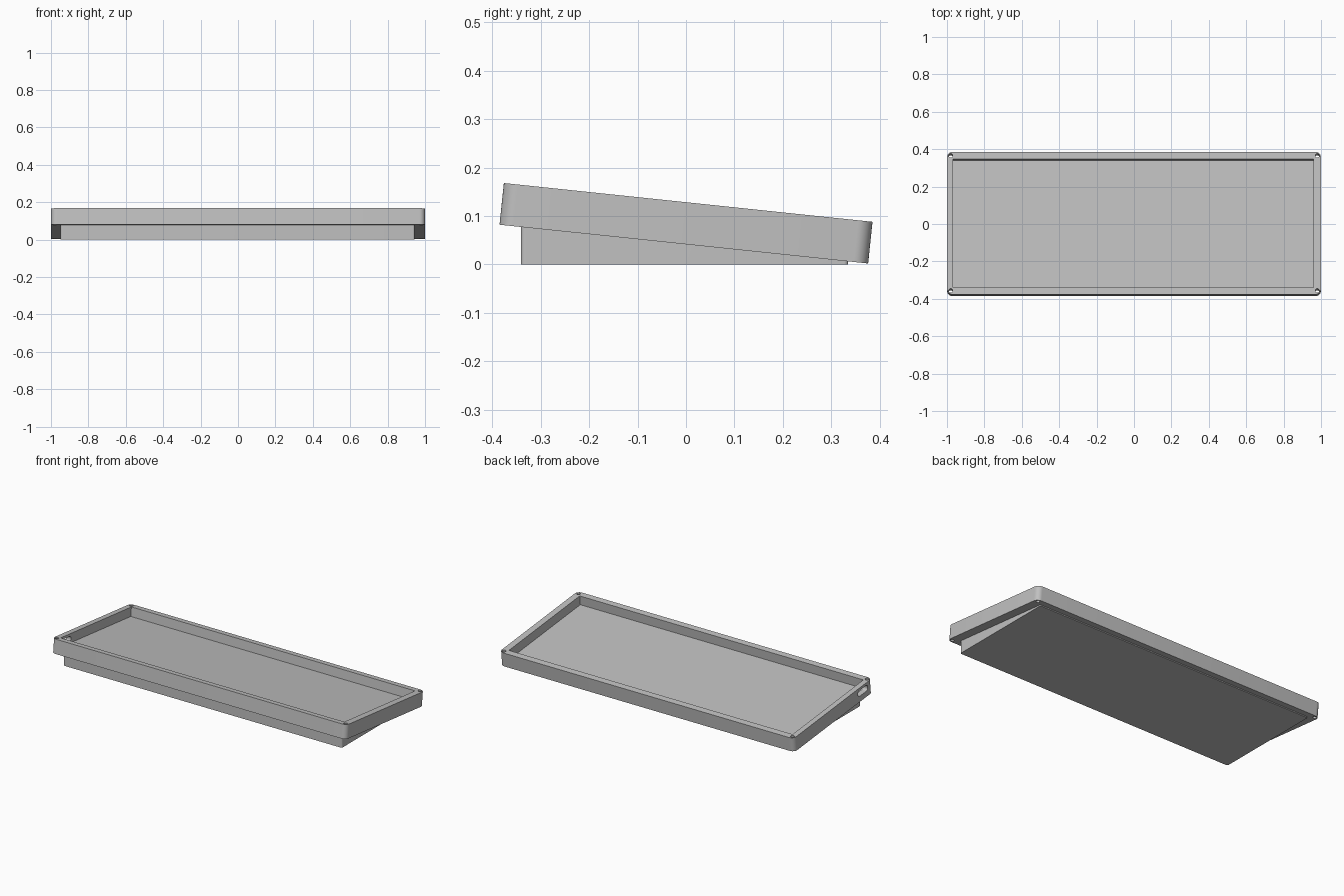
import bpy
import bmesh
import math
from mathutils import Matrix, Vector

if "Cube" in bpy.data.objects:
    bpy.data.objects.remove(bpy.data.objects["Cube"], do_unlink=True)

TILT = math.radians(6)
THICK = 0.0865
FLOOR = 0.03
BASE_Y, BASE_Z = -0.0045, 0.042

grey = bpy.data.materials.new("light grey")
grey.use_nodes = True
grey.diffuse_color = (0.53, 0.53, 0.53, 1)
grey.node_tree.nodes["Principled BSDF"].inputs["Base Color"].default_value = grey.diffuse_color


def rounded_rect(x0, x1, y0, y1, radius, steps=8):
    """Outline of a rectangle with rounded corners, anticlockwise."""
    if radius == 0:
        return [(x0, y0), (x1, y0), (x1, y1), (x0, y1)]
    centres = [(x1 - radius, y1 - radius), (x0 + radius, y1 - radius),
               (x0 + radius, y0 + radius), (x1 - radius, y0 + radius)]
    points = []
    for quarter, (cx, cy) in enumerate(centres):
        for i in range(steps + 1):
            a = math.pi / 2 * (quarter + i / steps)
            points.append((cx + radius * math.cos(a), cy + radius * math.sin(a)))
    return points


def prism(name, outline, z0, z1):
    """Extrude an outline upwards into a solid object."""
    bm = bmesh.new()
    face = bm.faces.new([bm.verts.new((x, y, z0)) for x, y in outline])
    result = bmesh.ops.extrude_face_region(bm, geom=[face])
    for v in result["geom"]:
        if isinstance(v, bmesh.types.BMVert):
            v.co.z = z1
    bmesh.ops.recalc_face_normals(bm, faces=bm.faces)
    mesh = bpy.data.meshes.new(name)
    bm.to_mesh(mesh)
    bm.free()
    mesh.materials.append(grey)
    obj = bpy.data.objects.new(name, mesh)
    bpy.context.collection.objects.link(obj)
    return obj


def activate(obj):
    bpy.ops.object.select_all(action='DESELECT')
    obj.select_set(True)
    bpy.context.view_layer.objects.active = obj


def cut(target, cutter):
    """Subtract the cutter from the target and discard it."""
    cutter.hide_render = True
    mod = target.modifiers.new("cut", 'BOOLEAN')
    mod.operation = 'DIFFERENCE'
    mod.solver = 'EXACT'
    mod.object = cutter
    activate(target)
    bpy.ops.object.modifier_apply(modifier=mod.name)
    bpy.data.objects.remove(cutter, do_unlink=True)


# Tray with its open cavity
tray = prism("tray", rounded_rect(-1, 1, -0.383, 0.383, 0.03), 0, THICK)
cut(tray, prism("cavity", rounded_rect(-0.967, 0.96, -0.346, 0.344, 0), FLOOR, 0.2))

# Screw holes through the four corners
for sx in (-1, 1):
    for sy in (-1, 1):
        hole = [(sx * 0.98 + 0.011 * math.cos(i * math.pi / 10),
                 sy * 0.363 + 0.011 * math.sin(i * math.pi / 10)) for i in range(20)]
        cut(tray, prism("screw_hole", hole, -0.1, 0.2))

# Cable slot through one end wall
slot = prism("cable_slot", rounded_rect(-0.018, 0.018, -0.047, 0.047, 0.015, 5), -0.06, 0.06)
slot.data.transform(Matrix.Translation((-1, -0.29, 0.053)) @ Matrix.Rotation(math.pi / 2, 4, 'Y'))
cut(tray, slot)

# Lean the tray back on its stand
tray.data.transform(Matrix.Translation((0, BASE_Y, BASE_Z)) @ Matrix.Rotation(-TILT, 4, 'X'))

# Wedge stand whose top follows the tray underside
stand = prism("wedge_stand", rounded_rect(-0.948, 0.944, -0.341, 0.335, 0.009), 0, 1)
for v in stand.data.vertices:
    if v.co.z > 0.5:
        v.co.z = BASE_Z - (v.co.y - BASE_Y) * math.tan(TILT)

for obj in (tray, stand):
    activate(obj)
    bpy.ops.object.shade_smooth_by_angle(angle=math.radians(30))
